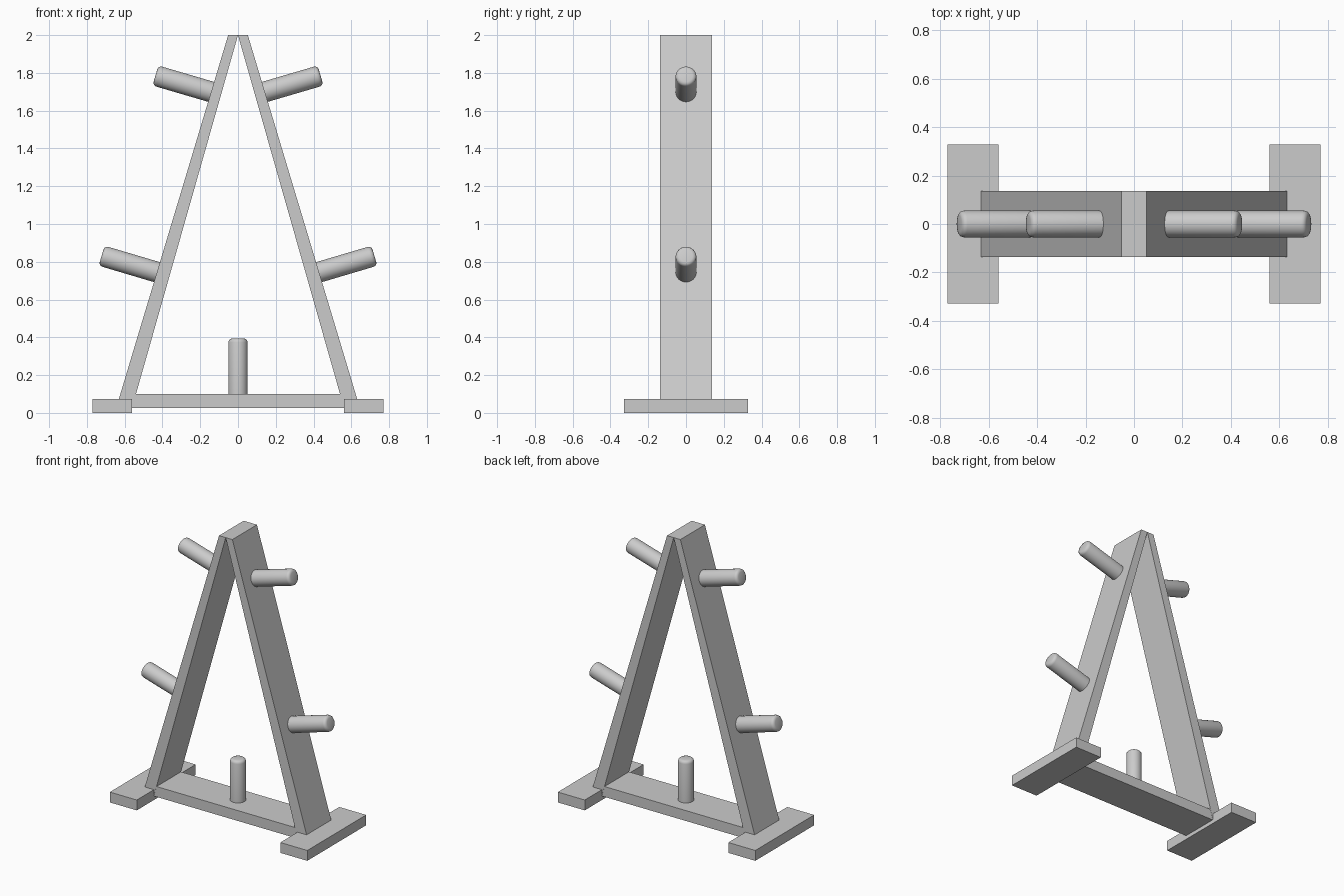
import bpy, bmesh
from mathutils import Vector

cube = bpy.data.objects.get("Cube")
if cube:
    bpy.data.objects.remove(cube, do_unlink=True)

GREY = (0.6, 0.6, 0.6, 1)
metal = bpy.data.materials.new("light_grey")
metal.use_nodes = True
metal.diffuse_color = GREY
metal.node_tree.nodes["Principled BSDF"].inputs["Base Color"].default_value = GREY


def finish(name, bm):
    bmesh.ops.recalc_face_normals(bm, faces=bm.faces)
    mesh = bpy.data.meshes.new(name)
    bm.to_mesh(mesh)
    bm.free()
    mesh.materials.append(metal)
    obj = bpy.data.objects.new(name, mesh)
    bpy.context.collection.objects.link(obj)
    return obj


def slab(name, profile, half_depth):
    """Extrude an x-z profile along y."""
    bm = bmesh.new()
    face = bm.faces.new([bm.verts.new((x, -half_depth, z)) for x, z in profile])
    new = bmesh.ops.extrude_face_region(bm, geom=[face])["geom"]
    verts = [v for v in new if isinstance(v, bmesh.types.BMVert)]
    bmesh.ops.translate(bm, verts=verts, vec=(0, 2 * half_depth, 0))
    return finish(name, bm)


def peg(name, root, tip, radius=0.055):
    """Round peg with a softened outer rim."""
    root, tip = Vector(root), Vector(tip)
    axis = tip - root
    bm = bmesh.new()
    bmesh.ops.create_cone(bm, cap_ends=True, segments=32, radius1=radius,
                          radius2=radius, depth=axis.length)
    top = max(v.co.z for v in bm.verts)
    rim = [e for e in bm.edges if all(v.co.z > top - 0.001 for v in e.verts)]
    bmesh.ops.bevel(bm, geom=rim, offset=0.02, segments=3, profile=0.5, affect='EDGES')
    obj = finish(name, bm)
    obj.location = (root + tip) / 2
    obj.rotation_euler = axis.to_track_quat('Z', 'Y').to_euler()
    bpy.ops.object.select_all(action='DESELECT')
    obj.select_set(True)
    bpy.context.view_layer.objects.active = obj
    bpy.ops.object.shade_smooth_by_angle(angle=0.7)


# Mirrored feet, sloping legs and side pegs
for side, s in (("left", 1), ("right", -1)):
    slab(side + "_foot", [(s * x, z) for x, z in
         ((0.56, 0), (0.77, 0), (0.77, 0.073), (0.56, 0.073))], 0.328)
    slab(side + "_leg", [(s * x, z) for x, z in
         ((0.56, 0.03), (0.638, 0.05), (0.052, 2), (0, 2))], 0.137)
    peg(side + "_upper_peg", (s * 0.11, 0, 1.69), (s * 0.437, 0, 1.786))
    peg(side + "_lower_peg", (s * 0.395, 0, 0.735), (s * 0.722, 0, 0.832))

# Cross bar with upright peg
slab("cross_bar", [(-0.6, 0.027), (0.6, 0.027), (0.6, 0.1), (-0.6, 0.1)], 0.136)
peg("centre_peg", (0, 0, 0.09), (0, 0, 0.394), 0.051)
